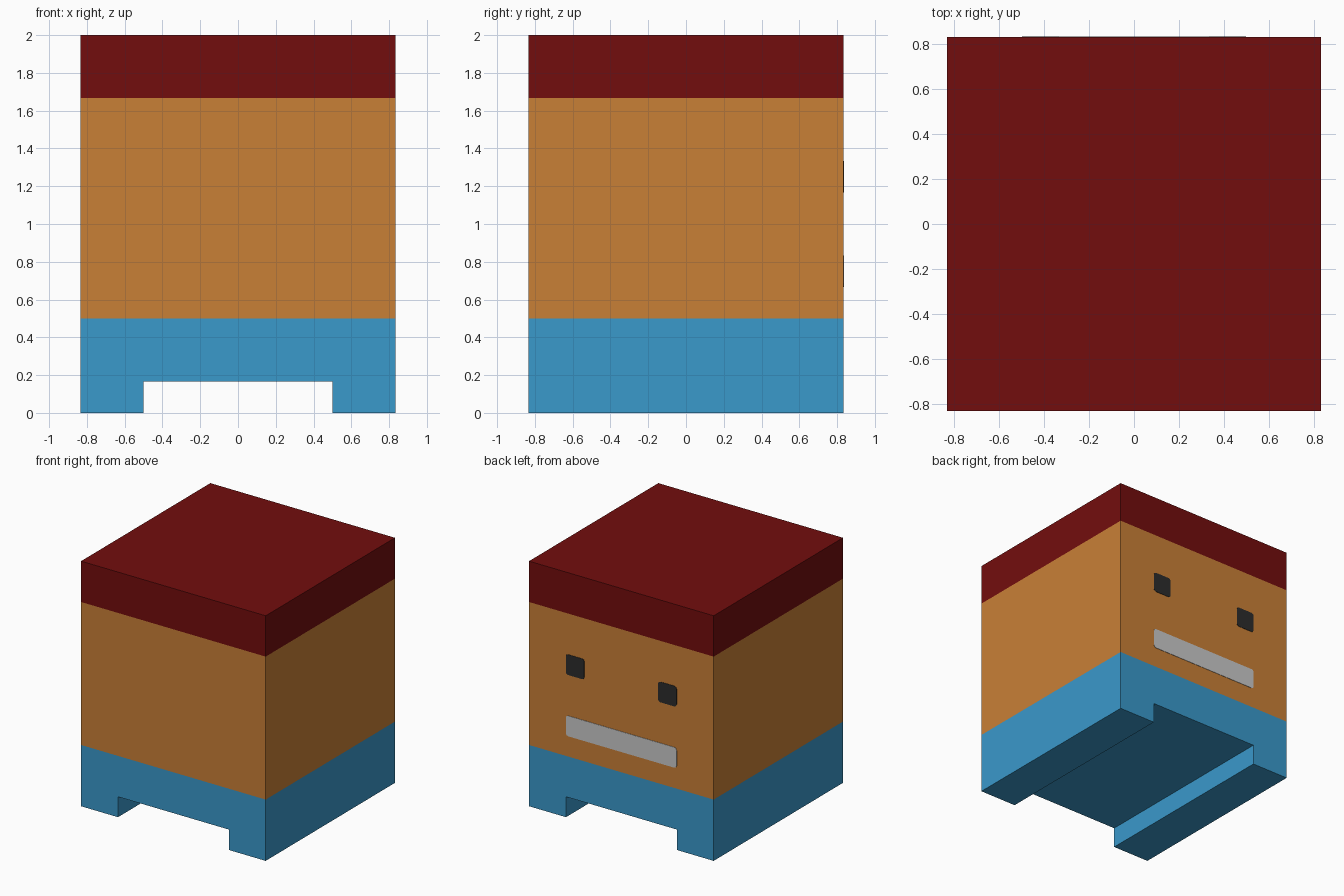
import bpy, bmesh
from mathutils import Matrix, Vector

if "Cube" in bpy.data.objects:
    bpy.data.objects.remove(bpy.data.objects["Cube"])

H = 5 / 6   # half width of the figure
U = 1 / 6   # block unit


def material(name, rgb):
    m = bpy.data.materials.new(name)
    m.diffuse_color = (*rgb, 1)
    m.use_nodes = True
    m.node_tree.nodes["Principled BSDF"].inputs["Base Color"].default_value = m.diffuse_color
    return m


red = material("dark red", (0.171, 0.004, 0.004))
tan = material("orange tan", (0.584, 0.216, 0.037))
blue = material("sky blue", (0.042, 0.319, 0.597))
black = material("near black", (0.025, 0.025, 0.025))
grey = material("light grey", (0.584, 0.584, 0.584))


def finish(bm, name, *mats):
    bmesh.ops.recalc_face_normals(bm, faces=bm.faces)
    mesh = bpy.data.meshes.new(name)
    bm.to_mesh(mesh)
    bm.free()
    for m in mats:
        mesh.materials.append(m)
    ob = bpy.data.objects.new(name, mesh)
    bpy.context.collection.objects.link(ob)
    return ob


def extrude_profile(bm, points, y0, y1):
    """Extrude an (x, z) outline along y."""
    face = bm.faces.new([bm.verts.new((x, y0, z)) for x, z in points])
    ext = bmesh.ops.extrude_face_region(bm, geom=[face])["geom"]
    verts = [g for g in ext if isinstance(g, bmesh.types.BMVert)]
    bmesh.ops.translate(bm, verts=verts, vec=(0, y1 - y0, 0))


# Body: block with a channel between two feet
bm = bmesh.new()
extrude_profile(bm, [(-H, 0), (-0.5, 0), (-0.5, U), (0.5, U), (0.5, 0),
                     (H, 0), (H, 0.5), (-H, 0.5)], -H, H)
finish(bm, "body", blue)

# Head: block cut at the hair line, everything above it is hair
bm = bmesh.new()
bmesh.ops.create_cube(bm, size=1, matrix=Matrix.Translation((0, 0, 1.25))
                      @ Matrix.Diagonal((2 * H, 2 * H, 1.5, 1)))
hair_line = 10 * U
bmesh.ops.bisect_plane(bm, geom=bm.verts[:] + bm.edges[:] + bm.faces[:],
                       plane_co=Vector((0, 0, hair_line)), plane_no=Vector((0, 0, 1)))
for f in bm.faces:
    f.material_index = int(f.calc_center_median().z > hair_line)
finish(bm, "head", tan, red)


# Face details: thin plates with slightly rounded corners on the +y side
def plate(name, x0, x1, z0, z1, mat):
    bm = bmesh.new()
    extrude_profile(bm, [(x0, z0), (x1, z0), (x1, z1), (x0, z1)], H - 0.001, H + 0.003)
    corners = [e for e in bm.edges
               if abs(e.verts[0].co.y - e.verts[1].co.y) > 0.001]
    bmesh.ops.bevel(bm, geom=corners, offset=0.02, segments=2,
                    profile=0.5, affect='EDGES')
    finish(bm, name, mat)


plate("left_eye", -0.5, -2 * U, 7 * U, 8 * U, black)
plate("right_eye", 2 * U, 0.5, 7 * U, 8 * U, black)
plate("mouth", -0.5, 0.5, 4 * U, 5 * U, grey)
